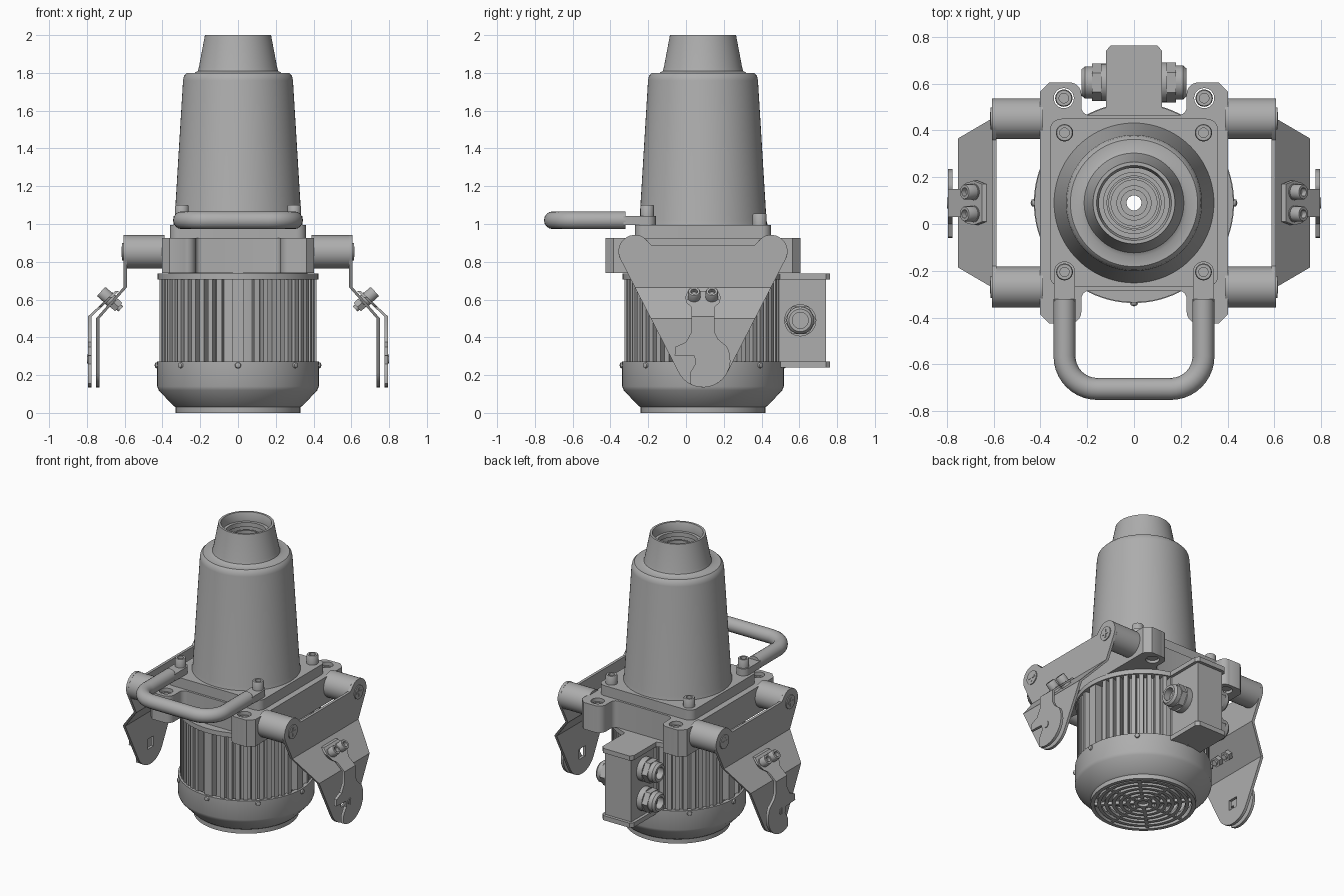
import bpy, bmesh
from math import sin, cos, pi, radians
from mathutils import Matrix, Vector

old = bpy.data.objects.get("Cube")
if old:
    bpy.data.objects.remove(old)

CY = 0.09  # main axis position in y
GREY = (0.42, 0.42, 0.42, 1)
mat = bpy.data.materials.new("machine_grey")
mat.use_nodes = True
mat.diffuse_color = GREY
mat.node_tree.nodes["Principled BSDF"].inputs["Base Color"].default_value = GREY


def finish(bm, name, matrix=Matrix()):
    bm.transform(matrix)
    bmesh.ops.recalc_face_normals(bm, faces=bm.faces[:])
    me = bpy.data.meshes.new(name)
    bm.to_mesh(me)
    bm.free()
    me.materials.append(mat)
    me.shade_smooth()
    me.set_sharp_from_angle(angle=radians(35))
    ob = bpy.data.objects.new(name, me)
    bpy.context.collection.objects.link(ob)
    return ob


def aim(loc, direction=(0, 0, 1)):
    q = Vector(direction).to_track_quat('Z', 'Y')
    return Matrix.Translation(loc) @ q.to_matrix().to_4x4()


def lathe(name, profile, matrix, segs=64, closed=False):
    bm = bmesh.new()
    rings = [[bm.verts.new((r * cos(2 * pi * i / segs), r * sin(2 * pi * i / segs), z))
              for i in range(segs)] for r, z in profile]
    pairs = list(zip(rings, rings[1:])) + ([(rings[-1], rings[0])] if closed else [])
    for a, b in pairs:
        for i in range(segs):
            j = (i + 1) % segs
            bm.faces.new((a[i], a[j], b[j], b[i]))
    bmesh.ops.remove_doubles(bm, verts=bm.verts[:], dist=1e-5)
    return finish(bm, name, matrix)


def rod(name, r, z0, z1, matrix, segs=32):
    return lathe(name, [(0, z0), (r, z0), (r, z1), (0, z1)], matrix, segs)


def cap_screw(name, r, h, matrix):
    s = r * 0.55
    lathe(name, [(0, 0), (r, 0), (r, h * 0.9), (r * 0.9, h), (s, h), (s, h / 2), (0, h / 2)], matrix, 24)


def arc(cx, cy, r, a0, a1, n=12):
    return [(cx + r * cos(radians(a0 + (a1 - a0) * i / n)),
             cy + r * sin(radians(a0 + (a1 - a0) * i / n))) for i in range(n + 1)]


def circle(cx, cy, r, n=24):
    return arc(cx, cy, r, 0, 360, n)[:-1]


def prism(loops, w0, w1):
    """Fill an outline with holes and give it thickness."""
    bm = bmesh.new()
    sides = []
    for w in (w0, w1):
        rings = [[bm.verts.new((u, v, w)) for u, v in loop] for loop in loops]
        edges = [bm.edges.new((r[i - 1], r[i])) for r in rings for i in range(len(r))]
        bmesh.ops.triangle_fill(bm, edges=edges, use_beauty=True, normal=(0, 0, 1))
        sides.append(rings)
    for a, b in zip(*sides):
        for i in range(len(a)):
            bm.faces.new((a[i - 1], a[i], b[i], b[i - 1]))
    return bm


def box(name, x0, x1, y0, y1, z0, z1, matrix=Matrix()):
    finish(prism([[(x0, y0), (x1, y0), (x1, y1), (x0, y1)]], z0, z1), name, matrix)


SIDEWAYS = Matrix(((0, 0, 1, 0), (1, 0, 0, 0), (0, 1, 0, 0), (0, 0, 0, 1)))


def bent_sheet(name, loops, x0, x1, bends, shift, side):
    """Sheet in the y-z plane, folded along level lines."""
    bm = prism(loops, x0, x1)
    bm.transform(SIDEWAYS)
    for z in bends:
        bmesh.ops.bisect_plane(bm, geom=bm.verts[:] + bm.edges[:] + bm.faces[:],
                               plane_co=(0, 0, z), plane_no=(0, 0, 1))
    for v in bm.verts:
        v.co.x += shift(v.co.z)
    finish(bm, name, side)


AXIS = aim((0, CY, 0))
MIRROR = Matrix.Scale(-1, 4, (1, 0, 0))
BORE = 0.032

# Tapered upper housing with stepped socket
lathe("tapered_housing", [
    (BORE, 0.98), (0.345, 0.98), (0.336, 1.02), (0.291, 1.76), (0.286, 1.785), (0.272, 1.8),
    (0.23, 1.8), (0.213, 1.81), (0.207, 1.83), (0.175, 2.0), (0.16, 2.0), (0.15, 1.97),
    (0.15, 1.94), (0.13, 1.94), (0.13, 1.91), (0.14, 1.91), (0.14, 1.88), (0.115, 1.88),
    (0.115, 1.82), (0.075, 1.82), (0.075, 1.86), (0.055, 1.86), (0.055, 1.8), (BORE, 1.8)],
    AXIS, 96, True)
lathe("socket_ring", [(0.098, 1.8), (0.11, 1.8), (0.11, 1.9), (0.098, 1.9)], AXIS, 48, True)

# Square adapter plate with rounded corners
c = 0.31
plate = [p for k, (sx, sy) in enumerate(((1, 1), (-1, 1), (-1, -1), (1, -1)))
         for p in arc(sx * c, sy * c, 0.05, 90 * k, 90 * k + 90, 6)]
finish(prism([plate, circle(0, 0, BORE)], 0.92, 0.995), "adapter_plate", AXIS)

# Mounting block with four bolt lugs
quarter = ([(0.402, 0.475), (0.362, 0.515), (0.285, 0.515)]
           + arc(0.275, 0.465, 0.05, 80, 180, 6)
           + arc(0.19, 0.41, 0.035, 0, -90, 6))
left = [(-x, y) for x, y in reversed(quarter)]
outline = quarter + left + [(-x, -y) for x, y in quarter + left]
lugs = [(sx * 0.3, sy * 0.448) for sx in (1, -1) for sy in (1, -1)]
finish(prism([outline, circle(0, 0, BORE)] + [circle(x, y, 0.043) for x, y in lugs], 0.74, 0.925),
       "mounting_block", AXIS)
for x, y in lugs:
    cap_screw("lug_bolt", 0.037, 0.15, aim((x, CY + y, 0.755)))

# Adapter plate bolts, the front pair also holding the handle
for x in (0.297, -0.297):
    cap_screw("rear_plate_bolt", 0.037, 0.06, aim((x, 0.39, 0.995)))
    cap_screw("handle_bolt", 0.036, 0.058, aim((x, -0.205, 1.042)))
    tab = arc(x, -0.205, 0.045, 0, 180) + [(x - 0.045, -0.33), (x + 0.045, -0.33)]
    finish(prism([tab], 0.995, 1.043), "handle_tab")

# Bent tube handle
path = [(-0.297, -0.32)] + arc(-0.157, -0.565, 0.14, 180, 270, 10)
path += [(-x, y) for x, y in reversed(path)]
cu = bpy.data.curves.new("handle_path", 'CURVE')
cu.dimensions = '3D'
cu.bevel_depth = 0.047
cu.bevel_resolution = 6
cu.use_fill_caps = True
sp = cu.splines.new('POLY')
sp.points.add(len(path) - 1)
for p, (x, y) in zip(sp.points, path):
    p.co = (x, y, 1.02, 1)
tmp = bpy.data.objects.new("handle_path", cu)
bpy.context.collection.objects.link(tmp)
bpy.context.view_layer.update()
bm = bmesh.new()
bm.from_mesh(tmp.evaluated_get(bpy.context.evaluated_depsgraph_get()).to_mesh())
bpy.data.objects.remove(tmp)
finish(bm, "carry_handle")

# Motor core, flange and cooling fins
lathe("motor_core", [(BORE, 0.2), (0.405, 0.2), (0.405, 0.25), (0.368, 0.25), (0.368, 0.74),
                     (BORE, 0.74)], AXIS, 96, True)
lathe("motor_flange", [(0.36, 0.705), (0.425, 0.705), (0.425, 0.737), (0.36, 0.737)], AXIS, 96, True)
bm = bmesh.new()
COUNT = 52
for i in range(COUNT):
    k = i % (COUNT // 4)
    if k in (1, COUNT // 4 - 1):
        continue
    width = 0.06 if k == 0 else 0.028
    bmesh.ops.create_cube(bm, size=1, matrix=Matrix.Rotation(2 * pi * i / COUNT, 4, 'Z')
                          @ Matrix.Translation((0.387, 0, 0.485)) @ Matrix.Diagonal((0.055, width, 0.45, 1)))
finish(bm, "cooling_fins", AXIS)

# Fan cowl, its screws and the intake grille
lathe("fan_cowl", [(0.305, 0), (0.33, 0), (0.33, 0.03), (0.345, 0.04), (0.42, 0.12), (0.428, 0.14),
                   (0.428, 0.272), (0.4, 0.272), (0.4, 0.14), (0.305, 0.04)], AXIS, 96, True)
for i in range(8):
    d = Vector((cos(i * pi / 4), sin(i * pi / 4), 0))
    lathe("cowl_screw", [(0, 0), (0.017, 0), (0.014, 0.012), (0, 0.017)],
          aim(d * 0.425 + Vector((0, CY, 0.252)), d), 12)
for r in (0.035, 0.085, 0.13, 0.175, 0.22, 0.265):
    w = 0.022
    lathe("grille_ring", [(r, 0.005), (r + w, 0.005), (r + w, 0.025), (r, 0.025)], AXIS, 64, True)
for i in range(8):
    box("grille_spoke", 0.05, 0.315, -0.01, 0.01, 0.006, 0.027, AXIS @ Matrix.Rotation(i * pi / 4, 4, 'Z'))

# Terminal box with end flanges and cable glands
box("terminal_box", -0.1, 0.1, 0.42, 0.742, 0.25, 0.72)
for z in (0.24, 0.705):
    tab = [(0.12, 0.43), (0.12, 0.74), (0.1, 0.763), (-0.1, 0.763), (-0.12, 0.74), (-0.12, 0.43)]
    finish(prism([tab], z, z + 0.032), "terminal_box_flange")
for sx, z, r in ((1, 0.49, 0.085), (-1, 0.59, 0.08), (-1, 0.385, 0.08)):
    m = aim((sx * 0.095, 0.605, z), (sx, 0, 0))
    rod("gland_base", r, 0, 0.045, m)
    rod("gland_nut", r, 0.045, 0.085, m, 6)
    lathe("gland_cap", [(0, 0.08), (r * 0.85, 0.08), (r * 0.85, 0.115), (r * 0.7, 0.13), (r * 0.5, 0.13),
                        (r * 0.5, 0.06), (0, 0.06)], m, 32)

# Folded side brackets with standoffs and latches
rear_ear = arc(CY + 0.36, 0.855, 0.0875, -27, 120) + [(0.36, 0.885)]
sheet = rear_ear + [(2 * CY - y, z) for y, z in reversed(rear_ear)] + arc(CY, 0.28, 0.145, -153, -27)
window = [(0.055, 0.245), (0.125, 0.245), (0.125, 0.315), (0.055, 0.315)]
latch = ([(0.175, 0.58), (0.185, 0.61), (0.17, 0.645), (0.01, 0.645), (-0.005, 0.61), (0.005, 0.58),
          (0.03, 0.56), (0.03, 0.43), (0.0, 0.375), (-0.055, 0.35), (-0.06, 0.305), (0.045, 0.3),
          (0.05, 0.26), (0.02, 0.21), (0.02, 0.155)]
         + arc(CY, 0.28, 0.145, -110, 30) + [(0.17, 0.39), (0.15, 0.43), (0.15, 0.56)])
fold = (0.747, 0, 0.665)
for side in (Matrix(), MIRROR):
    bent_sheet("side_bracket", [sheet, window], 0.588, 0.607, (0.665, 0.5),
               lambda z: 0.145 * min(1, max(0, (0.665 - z) / 0.165)), side)
    bent_sheet("latch", [latch], 0.776, 0.795, (0.51,), lambda z: -1.08 * max(0, z - 0.51), side)
    rod("latch_pin", 0.024, 0, 0.004, side @ aim((0.795, CY, 0.285), (1, 0, 0)))
    box("latch_pin_slot", 0.798, 0.8, CY - 0.004, CY + 0.004, 0.265, 0.305, side)
    for y in (CY - 0.36, CY + 0.36):
        rod("standoff", 0.0875, 0.39, 0.59, side @ aim((0, y, 0.853), (1, 0, 0)), 48)
        m = side @ aim((0.607, y, 0.853), (1, 0, 0))
        rod("standoff_screw", 0.047, 0, 0.006, m)
        for a, b in ((0.028, 0.007), (0.007, 0.028)):
            box("screw_cross", -a, a, -b, b, 0.006, 0.009, m)
    for y in (CY - 0.047, CY + 0.047):
        m = side @ aim((0.665, y, 0.59), fold)
        cap_screw("latch_bolt", 0.033, 0.05, m @ Matrix.Translation((0, 0, 0.03)))
        rod("latch_washer", 0.036, 0.005, 0.032, m)
        rod("latch_nut", 0.034, -0.045, -0.01, m, 6)
        rod("latch_stud", 0.018, -0.06, 0.01, m, 16)
